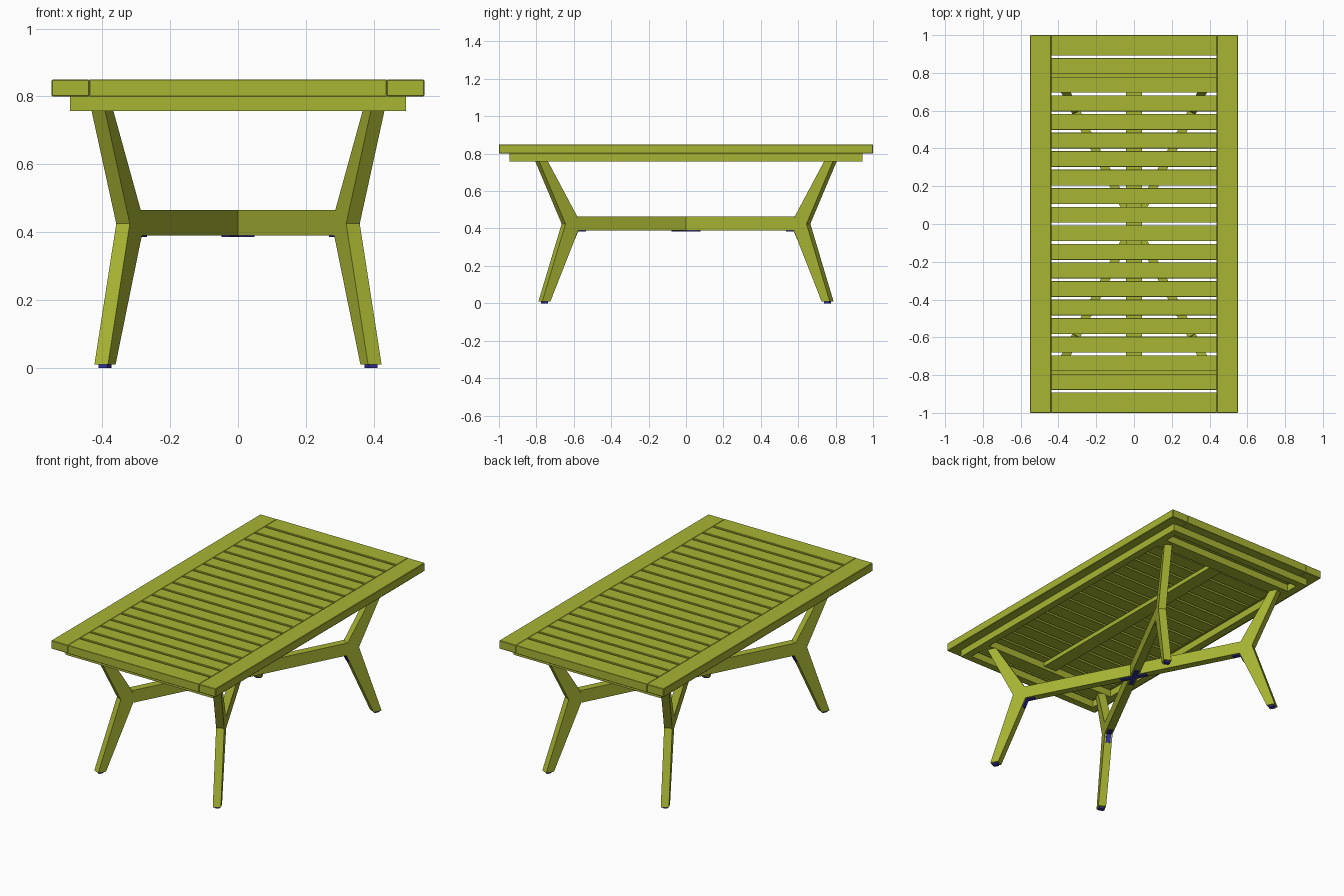
import bpy, bmesh, math
from mathutils import Matrix, Vector

cube = bpy.data.objects.get("Cube")
if cube:
    bpy.data.objects.remove(cube, do_unlink=True)


def make_material(name, rgb):
    m = bpy.data.materials.new(name)
    m.use_nodes = True
    col = (*rgb, 1.0)
    m.diffuse_color = col
    m.node_tree.nodes["Principled BSDF"].inputs["Base Color"].default_value = col
    return m


GREEN = make_material("olive green wood", (0.39, 0.46, 0.033))
BLUE = make_material("dark blue metal", (0.035, 0.03, 0.36))


def finish(name, bm, mat, matrix=None, bevel=0.0):
    bmesh.ops.recalc_face_normals(bm, faces=bm.faces)
    me = bpy.data.meshes.new(name)
    bm.to_mesh(me)
    bm.free()
    me.materials.append(mat)
    ob = bpy.data.objects.new(name, me)
    bpy.context.collection.objects.link(ob)
    if matrix:
        ob.matrix_world = matrix
    if bevel:
        b = ob.modifiers.new("soft edges", 'BEVEL')
        b.width = bevel
        b.segments = 1
    return ob


def box(name, x, y, z, mat=GREEN, matrix=None, bevel=0.0):
    """Box from (min, max) pairs on each axis."""
    bm = bmesh.new()
    bmesh.ops.create_cube(bm, size=1)
    for v in bm.verts:
        v.co = Vector([lo + (hi - lo) * (c + 0.5)
                       for c, (lo, hi) in zip(v.co, (x, y, z))])
    return finish(name, bm, mat, matrix, bevel)


def plate(name, profile, width, mat, matrix):
    """Profile in the local x-z plane, extruded evenly across local y."""
    bm = bmesh.new()
    f = bm.faces.new([bm.verts.new((r, -width / 2, z)) for r, z in profile])
    ext = bmesh.ops.extrude_face_region(bm, geom=[f])
    bmesh.ops.translate(bm, vec=(0, width, 0),
                        verts=[e for e in ext["geom"] if isinstance(e, bmesh.types.BMVert)])
    return finish(name, bm, mat, matrix)


# Table top: two long boards with cross slats between them
TOP = (0.80, 0.85)
INNER = 0.438
for side, s in (("left", 1), ("right", -1)):
    box(f"top_side_board_{side}", sorted((s * INNER, s * 0.55)), (-1, 1), TOP, bevel=0.003)

PITCH, GAP = 0.0983, 0.014
edges = [-1 - GAP / 2] + [i * PITCH for i in range(-9, 10)] + [1 + GAP / 2]
for n, (a, b) in enumerate(zip(edges, edges[1:])):
    box(f"top_slat_{n + 1}", (-INNER, INNER), (a + GAP / 2, b - GAP / 2), TOP, bevel=0.0015)

# Frame under the top
FRAME = (0.757, 0.80)
for side, s in (("left", 1), ("right", -1)):
    box(f"frame_rail_{side}", sorted((s * 0.45, s * 0.495)), (-0.943, 0.943), FRAME)
for end, s in (("back", 1), ("front", -1)):
    box(f"frame_end_{end}", (-0.45, 0.45), sorted((s * 0.90, s * 0.943)), FRAME)
    box(f"frame_crossbar_{end}", (-0.45, 0.45), sorted((s * 0.745, s * 0.825)), FRAME)
box("centre_batten", (-0.043, 0.043), (-0.745, 0.745), (0.775, 0.80))

# Crossed stretchers with a bent leg at each end
LEG = [(0.667, 0.465), (0.842, 0.757), (0.895, 0.757), (0.737, 0.425),
       (0.877, 0.01), (0.828, 0.01), (0.66, 0.39)]
BRACKET = [(0.61, 0.39), (0.66, 0.39), (0.681, 0.343), (0.676, 0.341),
           (0.656, 0.385), (0.61, 0.385)]
W = 0.045
ANGLE = math.atan2(0.888, 0.46)
corners = {"back_left": ANGLE, "back_right": math.pi - ANGLE,
           "front_right": math.pi + ANGLE, "front_left": -ANGLE}
for name, a in corners.items():
    turn = Matrix.Rotation(a, 4, 'Z')
    plate(f"leg_{name}", LEG, W, GREEN, turn)
    plate(f"bracket_{name}", BRACKET, 0.026, BLUE, turn)
    box(f"foot_pad_{name}", (0.838, 0.867), (-0.014, 0.014), (0, 0.01), BLUE, turn)

for n, name in enumerate(("back_left", "back_right")):
    turn = Matrix.Rotation(corners[name], 4, 'Z')
    d = 0.0004 * n
    box(f"stretcher_{n + 1}", (-0.665, 0.665), (-W / 2, W / 2), (0.39 + d, 0.465 - d), GREEN, turn)
    box(f"centre_plate_{n + 1}", (-0.08, 0.08), (-0.013, 0.013), (0.385 + d, 0.391), BLUE, turn)
